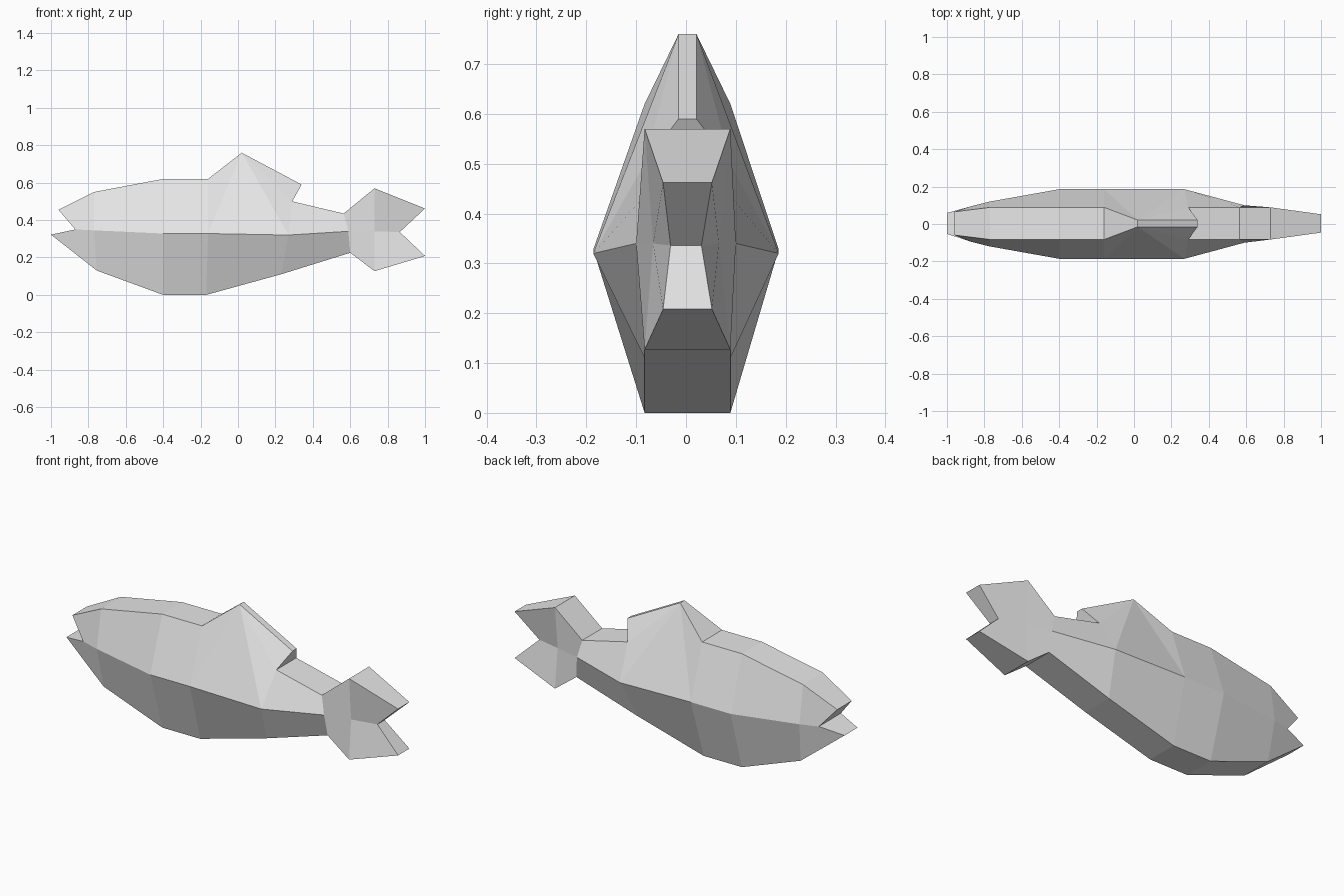
import bpy, bmesh

cube = bpy.data.objects.get("Cube")
if cube:
    bpy.data.objects.remove(cube, do_unlink=True)

# Pale grey, used everywhere
grey = bpy.data.materials.new("pale_grey")
grey.diffuse_color = (0.8, 0.8, 0.8, 1)
grey.use_nodes = True
bsdf = grey.node_tree.nodes["Principled BSDF"]
bsdf.inputs["Base Color"].default_value = (0.8, 0.8, 0.8, 1)
bsdf.inputs["Roughness"].default_value = 0.8

# Half-profile rows from snout to tail: x, half width, z
top = [(-0.96, 0.062, 0.455), (-0.77, 0.086, 0.55), (-0.40, 0.086, 0.62),
       (-0.16, 0.086, 0.62), (0.02, 0.018, 0.76), (0.34, 0.018, 0.59),
       (0.29, 0.086, 0.50), (0.565, 0.086, 0.435), (0.73, 0.086, 0.57),
       (1.0, 0.049, 0.462)]
middle = [(-0.87, 0.095, 0.35), (-0.77, 0.12, 0.345), (-0.40, 0.186, 0.328),
          (-0.16, 0.186, 0.328), (0.27, 0.186, 0.32), (0.59, 0.10, 0.34),
          (0.73, 0.066, 0.34), (0.865, 0.031, 0.336)]
bottom = [(-1.0, 0.056, 0.322), (-0.755, 0.086, 0.13), (-0.40, 0.086, 0.0),
          (-0.17, 0.086, 0.0), (0.23, 0.086, 0.11), (0.60, 0.086, 0.225),
          (0.73, 0.086, 0.127), (1.0, 0.049, 0.208)]

bm = bmesh.new()


def add_row(points, side, shift):
    return [bm.verts.new((x, side * w + shift, z)) for x, w, z in points]


outlines = []
for side in (-1, 1):
    t = add_row(top, side, 0.003)
    m = add_row(middle, side, 0.0)
    b = add_row(bottom, side, 0.003)
    # Lower flank, from jaw to tail
    for i in range(len(m) - 1):
        bm.faces.new((m[i], m[i + 1], b[i + 1], b[i]))
    # Upper flank ahead of the fin
    for i in range(3):
        bm.faces.new((m[i], m[i + 1], t[i + 1], t[i]))
    # Flank rising into the back fin
    bm.faces.new((m[3], t[4], t[3]))
    bm.faces.new((m[3], m[4], t[4]))
    bm.faces.new((m[4], t[6], t[4]))
    bm.faces.new((t[4], t[6], t[5]))
    # Upper flank behind the fin and the upper tail lobe
    for i in range(4, 7):
        bm.faces.new((m[i], m[i + 1], t[i + 3], t[i + 2]))
    outlines.append(t + [m[-1]] + b[::-1] + [m[0]])

# Central strip joining both sides: back, tail fork, belly and mouth
left, right = outlines
n = len(left)
for i in range(n):
    j = (i + 1) % n
    bm.faces.new((left[i], left[j], right[j], right[i]))

bmesh.ops.recalc_face_normals(bm, faces=bm.faces)
mesh = bpy.data.meshes.new("fish_body")
bm.to_mesh(mesh)
bm.free()
mesh.materials.append(grey)
fish = bpy.data.objects.new("fish_body", mesh)
bpy.context.collection.objects.link(fish)
